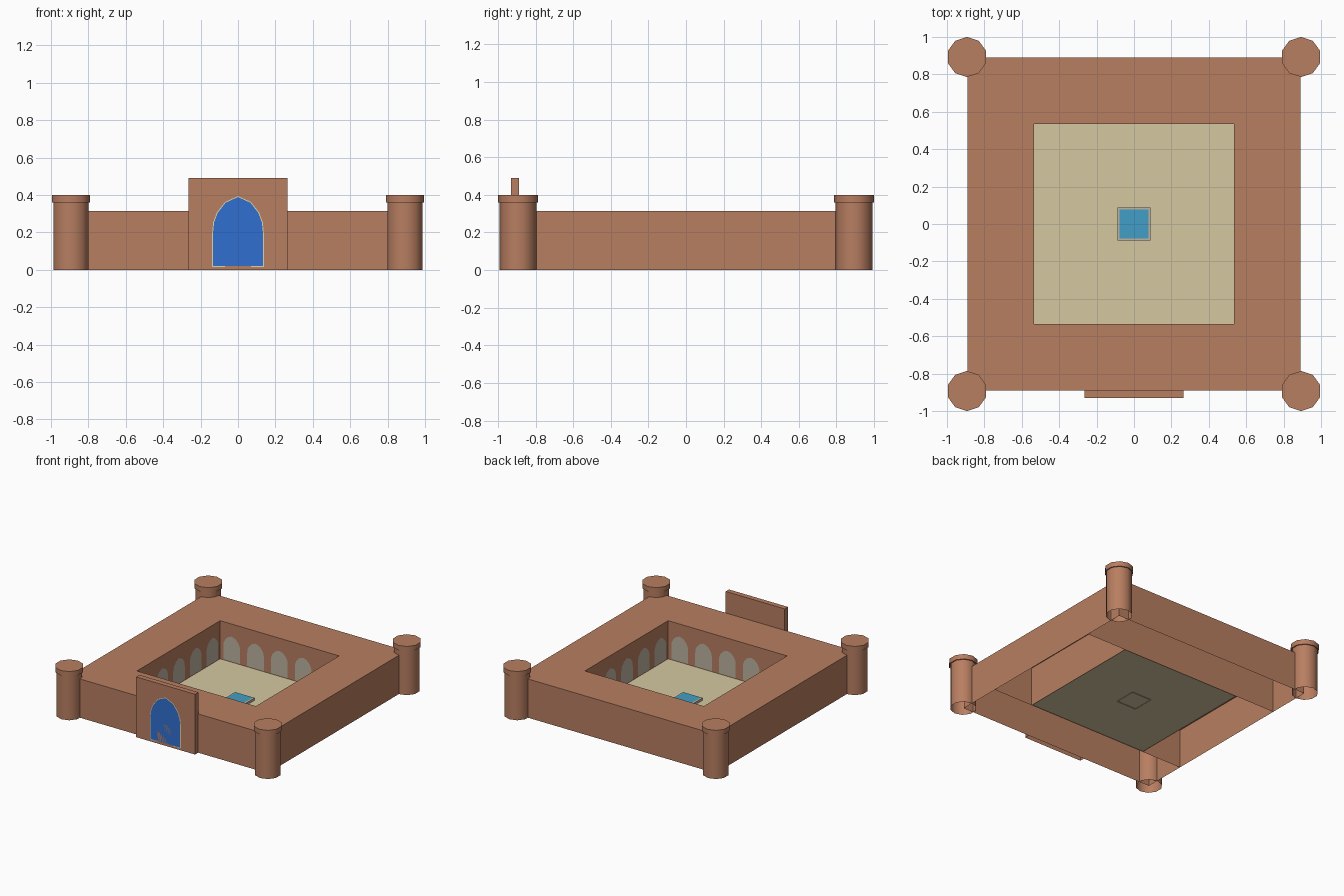
import bpy, bmesh, math
from mathutils import Matrix, Vector

if "Cube" in bpy.data.objects:
    bpy.data.objects.remove(bpy.data.objects["Cube"])


def material(name, r, g, b):
    """Flat colour from 0-255 sRGB values, stored as linear."""
    def lin(c):
        c /= 255
        return c / 12.92 if c <= 0.04045 else ((c + 0.055) / 1.055) ** 2.4
    m = bpy.data.materials.new(name)
    m.diffuse_color = (lin(r), lin(g), lin(b), 1)
    m.use_nodes = True
    m.node_tree.nodes["Principled BSDF"].inputs["Base Color"].default_value = m.diffuse_color
    return m


CLAY = material("clay_brick", 184, 126, 97)
SAND = material("sand_paving", 213, 200, 161)
STONE = material("pale_stone", 189, 180, 160)
CREAM = material("cream_trim", 226, 212, 170)
TILE = material("blue_tile", 48, 111, 208)
WATER = material("pool_water", 66, 158, 198)


def finish(name, bm, mat):
    me = bpy.data.meshes.new(name)
    bm.to_mesh(me)
    bm.free()
    me.materials.append(mat)
    ob = bpy.data.objects.new(name, me)
    bpy.context.collection.objects.link(ob)
    return ob


def drop_bottom(bm):
    """Open the underside of a part that stands on the ground."""
    bm.normal_update()
    low = [f for f in bm.faces if f.normal.z < -0.9]
    bmesh.ops.delete(bm, geom=low, context='FACES_ONLY')


def box(name, x0, x1, y0, y1, z0, z1, mat):
    bm = bmesh.new()
    mtx = (Matrix.Translation(((x0 + x1) / 2, (y0 + y1) / 2, (z0 + z1) / 2))
           @ Matrix.Diagonal((x1 - x0, y1 - y0, z1 - z0, 1)))
    bmesh.ops.create_cube(bm, size=1, matrix=mtx)
    drop_bottom(bm)
    return finish(name, bm, mat)


def plate(name, half, z, mat):
    bm = bmesh.new()
    bmesh.ops.create_grid(bm, x_segments=1, y_segments=1, size=half,
                          matrix=Matrix.Translation((0, 0, z)))
    return finish(name, bm, mat)


def drum(name, x, y, r, z0, z1, open_base):
    bm = bmesh.new()
    bmesh.ops.create_cone(bm, cap_ends=True, segments=10, radius1=r, radius2=r,
                          depth=z1 - z0, matrix=Matrix.Translation((x, y, (z0 + z1) / 2)))
    if open_base:
        drop_bottom(bm)
    ob = finish(name, bm, CLAY)
    bpy.context.view_layer.objects.active = ob
    ob.select_set(True)
    bpy.ops.object.shade_smooth_by_angle(angle=math.radians(40))
    ob.select_set(False)


def arch(name, half, z0, spring, apex, mat, place):
    """Pointed arch panel in the local xz plane, facing -y."""
    rise = apex - spring
    side = [(1, 0), (0.96, 0.28), (0.82, 0.55), (0.5, 0.84)]
    pts = [(-half, z0), (half, z0)]
    pts += [(half * u, spring + rise * v) for u, v in side]
    pts += [(0, apex)]
    pts += [(-half * u, spring + rise * v) for u, v in reversed(side)]
    bm = bmesh.new()
    bm.faces.new([bm.verts.new(place @ Vector((x, 0, z))) for x, z in pts])
    return finish(name, bm, mat)


OUT, INN, TOP = 0.89, 0.535, 0.315

# Four wings around the courtyard
box("front_wing", -OUT, OUT, -OUT, -INN, 0, TOP, CLAY)
box("back_wing", -OUT, OUT, INN, OUT, 0, TOP, CLAY)
box("left_wing", -OUT, -INN, -INN, INN, 0, TOP, CLAY)
box("right_wing", INN, OUT, -INN, INN, 0, TOP, CLAY)

# Corner towers with wider caps
for x in (-0.893, 0.893):
    for y in (-0.893, 0.893):
        drum("tower_shaft", x, y, 0.098, 0, 0.36, True)
        drum("tower_cap", x, y, 0.107, 0.36, 0.40, False)

# Courtyard paving and central pool
plate("courtyard_floor", INN, 0.005, SAND)
box("pool_basin", -0.088, 0.088, -0.088, 0.088, 0, 0.025, STONE)
plate("pool_water", 0.077, 0.028, WATER)

# Five arched niches on each courtyard wall
for k in range(4):
    turn = Matrix.Rotation(k * math.pi / 2, 4, 'Z')
    for i in range(-2, 3):
        place = turn @ Matrix.Translation((i * 0.214, INN - 0.004, 0))
        arch("courtyard_niche", 0.075, 0.012, 0.12, 0.215, STONE, place)

# Entrance portal: tall slab, trim, tiled arch and doorway
box("portal_slab", -0.265, 0.265, -0.93, -0.888, 0, 0.49, CLAY)
arch("portal_trim", 0.138, 0.015, 0.20, 0.394, CREAM, Matrix.Translation((0, -0.931, 0)))
arch("portal_tile", 0.133, 0.021, 0.20, 0.389, TILE, Matrix.Translation((0, -0.933, 0)))
arch("portal_door", 0.07, 0.005, 0.09, 0.17, CLAY, Matrix.Translation((0, -0.933, 0)))
